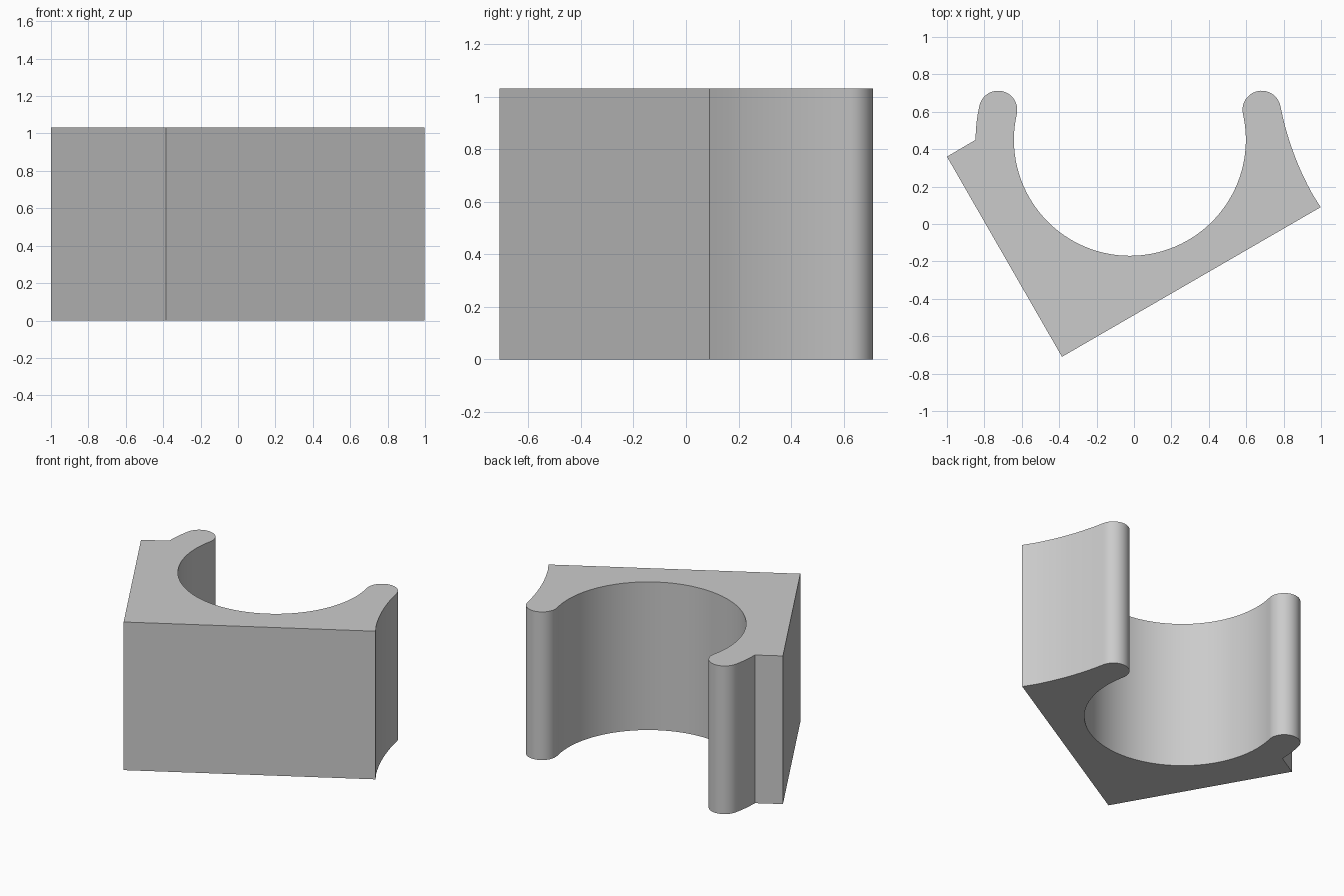
import bpy, bmesh
from math import cos, sin, radians

cube = bpy.data.objects.get("Cube")
if cube:
    bpy.data.objects.remove(cube, do_unlink=True)

HEIGHT = 1.033
BORE, BORE_R = (-0.022, 0.45), 0.62
TIP_R = 0.1025
TILT = 12.8            # angle of the lip centres above the bore centre


def polar(centre, radius, angle):
    a = radians(angle)
    return (centre[0] + radius * cos(a), centre[1] + radius * sin(a))


def arc(centre, radius, start, end, steps):
    return [polar(centre, radius, start + (end - start) * i / steps)
            for i in range(steps + 1)]


# Centres of the rounded lips and of the hollow flank
right_tip = polar(BORE, BORE_R + TIP_R, TILT)
left_tip = polar(BORE, BORE_R + TIP_R, 180 - TILT)
flank = polar(right_tip, TIP_R + 1.6, 11)

# Outline of the cradle, counterclockwise from the front corner
outline = [(-0.385, -0.71), (0.998, 0.09)]
outline += arc(flank, 1.6, 211, 191, 10)                           # hollow flank
outline += arc(right_tip, TIP_R, 11, 180 + TILT, 20)[1:]           # right lip
outline += arc(BORE, BORE_R, TILT, -180 - TILT, 72)[1:]            # bore
outline += arc(left_tip, TIP_R, -TILT, 180 - TILT, 20)[1:]         # left lip
outline += arc(BORE, BORE_R + 2 * TIP_R, 180 - TILT, 180, 4)[1:]   # outer wall
outline += [(-1.0, 0.36)]
outline.pop(2)         # the flank starts at the square corner

# Extrude the outline upward
bm = bmesh.new()
base = bm.faces.new([bm.verts.new((x, y, 0)) for x, y in outline])
top = bmesh.ops.extrude_face_region(bm, geom=[base], use_keep_orig=True)
bmesh.ops.translate(bm, vec=(0, 0, HEIGHT),
                    verts=[v for v in top["geom"] if isinstance(v, bmesh.types.BMVert)])
bmesh.ops.recalc_face_normals(bm, faces=bm.faces)
mesh = bpy.data.meshes.new("clip_cradle")
bm.to_mesh(mesh)
bm.free()

cradle = bpy.data.objects.new("clip_cradle", mesh)
bpy.context.collection.objects.link(cradle)

# Plain grey
grey = bpy.data.materials.new("plain_grey")
grey.use_nodes = True
colour = (0.6, 0.6, 0.6, 1)
grey.diffuse_color = colour
grey.node_tree.nodes["Principled BSDF"].inputs["Base Color"].default_value = colour
mesh.materials.append(grey)

# Smooth curves, keep corners sharp
bpy.context.view_layer.objects.active = cradle
cradle.select_set(True)
bpy.ops.object.shade_smooth_by_angle(angle=radians(25))
